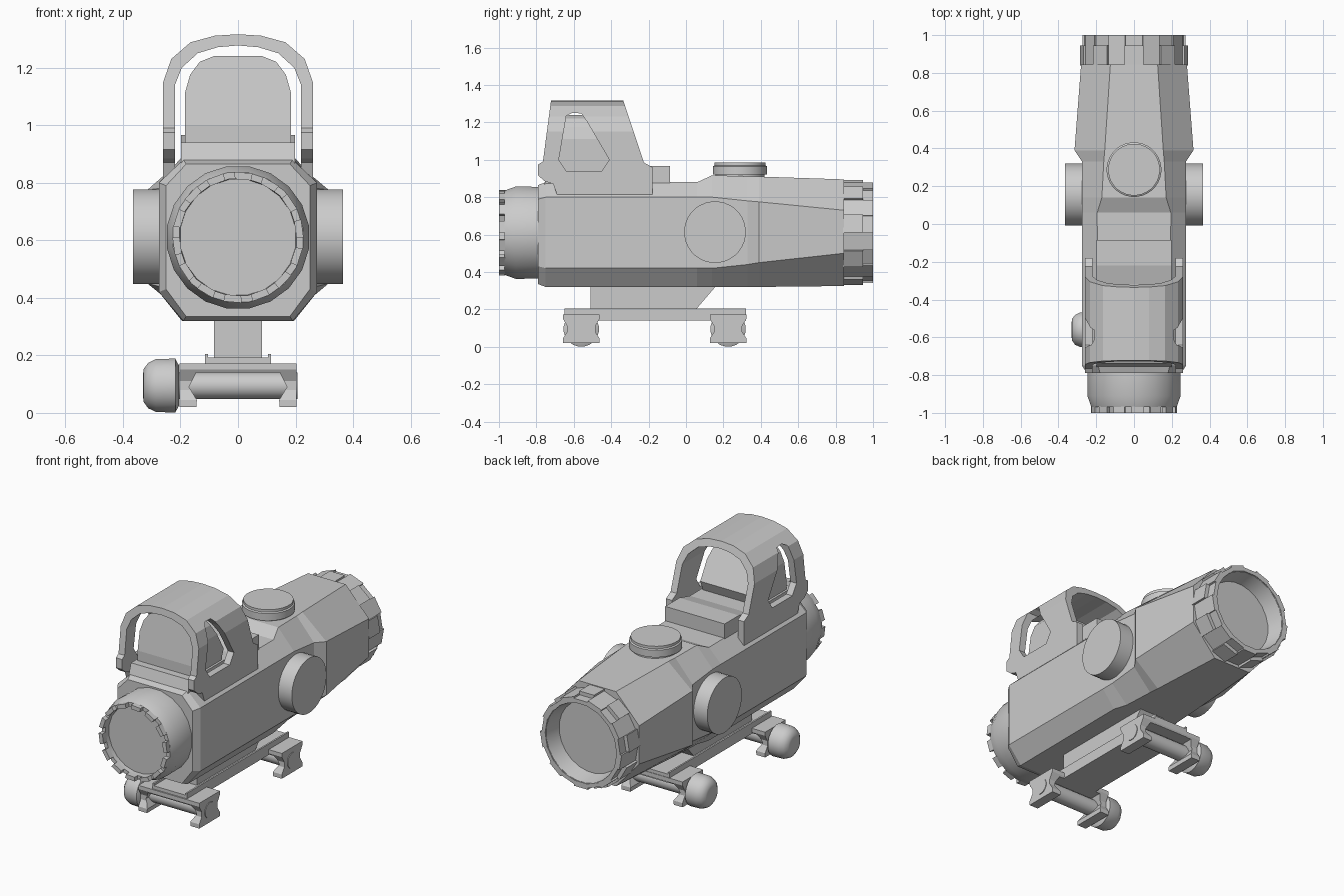
import bpy, bmesh, math
from mathutils import Vector

if "Cube" in bpy.data.objects:
    bpy.data.objects.remove(bpy.data.objects["Cube"], do_unlink=True)

grey = bpy.data.materials.new("plain_grey")
grey.use_nodes = True
grey.diffuse_color = (0.6, 0.6, 0.6, 1)
grey.node_tree.nodes["Principled BSDF"].inputs["Base Color"].default_value = (0.6, 0.6, 0.6, 1)


def finish(name, bm, smooth=False):
    bmesh.ops.recalc_face_normals(bm, faces=bm.faces)
    mesh = bpy.data.meshes.new(name)
    bm.to_mesh(mesh)
    bm.free()
    mesh.materials.append(grey)
    ob = bpy.data.objects.new(name, mesh)
    bpy.context.collection.objects.link(ob)
    if smooth:
        bpy.ops.object.select_all(action='DESELECT')
        ob.select_set(True)
        bpy.context.view_layer.objects.active = ob
        bpy.ops.object.shade_smooth_by_angle(angle=math.radians(32))
    return ob


def skin(bm, rings):
    """Skin matching rings of points and cap both ends."""
    rows = [[bm.verts.new(p) for p in ring] for ring in rings]
    n = len(rows[0])
    for a, b in zip(rows, rows[1:]):
        for i in range(n):
            j = (i + 1) % n
            bm.faces.new((a[i], a[j], b[j], b[i]))
    bm.faces.new(rows[0])
    bm.faces.new(rows[-1])


def loft(name, rings, smooth=False):
    bm = bmesh.new()
    skin(bm, rings)
    return finish(name, bm, smooth)


def lathe(name, axis, centre, profile, n=32):
    """Turn (offset, radius) pairs around a line through centre."""
    rings = []
    for t, r in profile:
        ring = []
        for i in range(n):
            a = math.tau * (i + 0.5) / n
            c, s = r * math.cos(a), r * math.sin(a)
            ring.append(Vector(centre) + Vector({'x': (t, c, s), 'y': (c, t, s), 'z': (c, s, t)}[axis]))
        rings.append(ring)
    return loft(name, rings, True)


def prism_y(name, pts, y0, y1):
    return loft(name, [[(x, y, z) for x, z in pts] for y in (y0, y1)])


def prism_x(name, pts, x0, x1):
    return loft(name, [[(x, y, z) for y, z in pts] for x in (x0, x1)])


def cut(ob, cutter, operation):
    mod = ob.modifiers.new("cut", 'BOOLEAN')
    mod.object, mod.operation, mod.solver = cutter, operation, 'EXACT'
    bpy.context.view_layer.objects.active = ob
    bpy.ops.object.modifier_apply(modifier=mod.name)
    bpy.data.objects.remove(cutter, do_unlink=True)


def mirrored(half):
    """Close a right-hand profile with its mirror image."""
    return half + [(-x, z) for x, z in reversed(half) if x > 0]


AXIS = 0.61


def ring_blocks(name, count, radii, inner, y0, y1, fill=1.0):
    """Ring of flat-sided blocks, cycling through the outer radii."""
    bm = bmesh.new()
    step = math.tau / count
    for i in range(count):
        a0, a1 = i * step, (i + fill) * step
        r = radii[i % len(radii)]
        section = [(inner, a0), (r, a0), (r, a1), (inner, a1)]
        skin(bm, [[(q * math.cos(a), y, AXIS + q * math.sin(a)) for q, a in section] for y in (y0, y1)])
    return finish(name, bm)


# Main housing: octagonal sections (y, half width, flat, bottom, low side, high side, top)
sections = [
    (-0.79, 0.25, 0.18, 0.335, 0.43, 0.79, 0.865),
    (-0.75, 0.275, 0.19, 0.32, 0.42, 0.80, 0.88),
    (0.06, 0.275, 0.195, 0.32, 0.42, 0.80, 0.88),
    (0.14, 0.275, 0.17, 0.32, 0.42, 0.80, 0.917),
    (0.33, 0.275, 0.16, 0.32, 0.44, 0.78, 0.911),
    (0.39, 0.315, 0.155, 0.32, 0.45, 0.775, 0.91),
    (0.845, 0.28, 0.125, 0.325, 0.50, 0.73, 0.895),
]
loft("housing", [[(x, y, z) for x, z in mirrored([(f, b), (w, lo), (w, hi), (f, t)])]
                 for y, w, f, b, lo, hi, t in sections])

# Front lens barrel with notched rim
lathe("front_barrel", 'y', (0, 0, AXIS),
      [(-0.78, 0.248), (-0.91, 0.25), (-0.97, 0.228), (-0.97, 0.205), (-0.94, 0.203)], 20)
ring_blocks("front_rim_teeth", 14, [0.228], 0.203, -1.0, -0.965, 0.62)

# Rear eyepiece with stepped grip rings
lathe("eyepiece", 'y', (0, 0, AXIS),
      [(0.83, 0.25), (0.995, 0.25), (0.995, 0.235), (0.9, 0.215)], 24)
ring_blocks("eyepiece_grip", 18, [0.285, 0.272], 0.23, 0.84, 0.945)
ring_blocks("eyepiece_rim", 18, [0.262, 0.272], 0.238, 0.945, 1.0)

# Adjustment turrets
for side, s in (("left", 1), ("right", -1)):
    lathe(side + "_turret", 'x', (0, 0.155, 0.613), [(s * 0.25, 0.165), (s * 0.365, 0.165)])
lathe("top_turret", 'z', (0, 0.288, 0),
      [(0.89, 0.132), (0.922, 0.132), (0.922, 0.145), (0.965, 0.145), (0.97, 0.137), (0.985, 0.137)])

# Reflex sight base
prism_x("reflex_base", [(-0.76, 0.86), (-0.735, 0.94), (-0.32, 0.94), (-0.22, 0.966),
                        (-0.085, 0.966), (-0.085, 0.86)], -0.198, 0.198)

# Reflex sight hood: arch cut to a side silhouette, then pierced by side windows
outer = [(0.26, 0.80), (0.26, 1.15), (0.232, 1.23), (0.165, 1.288), (0.08, 1.311), (0, 1.316)]
inner = [(0, 1.277), (0.07, 1.271), (0.14, 1.25), (0.195, 1.2), (0.219, 1.14), (0.219, 0.80)]
arch = outer + [(-x, z) for x, z in reversed(outer[:-1])]
arch += [(-x, z) for x, z in reversed(inner)] + inner[1:]
hood = prism_y("reflex_hood", arch, -0.85, -0.1)
cut(hood, prism_x("hood_outline", [
    (-0.72, 1.33), (-0.34, 1.33), (-0.225, 0.985), (-0.18, 0.96), (-0.18, 0.815), (-0.69, 0.815),
    (-0.71, 0.87), (-0.755, 0.885), (-0.79, 0.915), (-0.79, 0.975), (-0.765, 0.99)], -0.4, 0.4), 'INTERSECT')
cut(hood, prism_x("hood_window", [
    (-0.64, 1.235), (-0.61, 1.25), (-0.56, 1.248), (-0.53, 1.205), (-0.41, 1.0),
    (-0.45, 0.94), (-0.64, 0.94), (-0.68, 1.0)], -0.4, 0.4), 'DIFFERENCE')


# Reflex lens: rounded block with sloping back and a shallow recessed face
def lens_outline(w, bottom, top):
    return mirrored([(w, bottom), (w, top - 0.13), (w * 0.9, top - 0.065), (w * 0.72, top - 0.02), (w * 0.45, top)])


lens = prism_y("reflex_lens", lens_outline(0.185, 0.93, 1.24), -0.8, -0.3)
cut(lens, prism_x("lens_outline", [(-0.69, 0.9), (-0.69, 1.0), (-0.645, 1.26), (-0.55, 1.26),
                                   (-0.4, 1.0), (-0.44, 0.9)], -0.4, 0.4), 'INTERSECT')

# Mount riser and rail plate
prism_x("mount_riser", [(-0.51, 0.19), (0.045, 0.19), (0.165, 0.33), (-0.51, 0.33)], -0.083, 0.083)
prism_y("mount_rail", mirrored([(0.115, 0.14), (0.115, 0.205), (0.105, 0.205), (0.105, 0.192)]), -0.65, 0.32)

# Rail clamps, each with a cross bolt and a rounded thumb knob
for place, y in (("front", -0.56), ("rear", 0.225)):
    jaw = prism_y(place + "_clamp", mirrored([(0.145, 0.14), (0.17, 0.09), (0.143, 0.045), (0.145, 0.02),
                                              (0.203, 0.02), (0.203, 0.172)]), y - 0.12, y + 0.12)
    waist = [(0.098, 0.01), (0.098, 0.045), (0.075, 0.08), (0.075, 0.11), (0.098, 0.15), (0.098, 0.18)]
    cut(jaw, prism_x("waist", [(y + d, z) for d, z in mirrored(waist)], -0.4, 0.4), 'INTERSECT')
    lathe(place + "_bolt", 'x', (0, y, 0.095), [(-0.225, 0.047), (0.207, 0.047)], 16)
    lathe(place + "_knob", 'x', (0, y, 0.095),
          [(-0.205, 0.07), (-0.218, 0.095), (-0.285, 0.093), (-0.312, 0.08), (-0.328, 0.058), (-0.33, 0.04)], 20)
